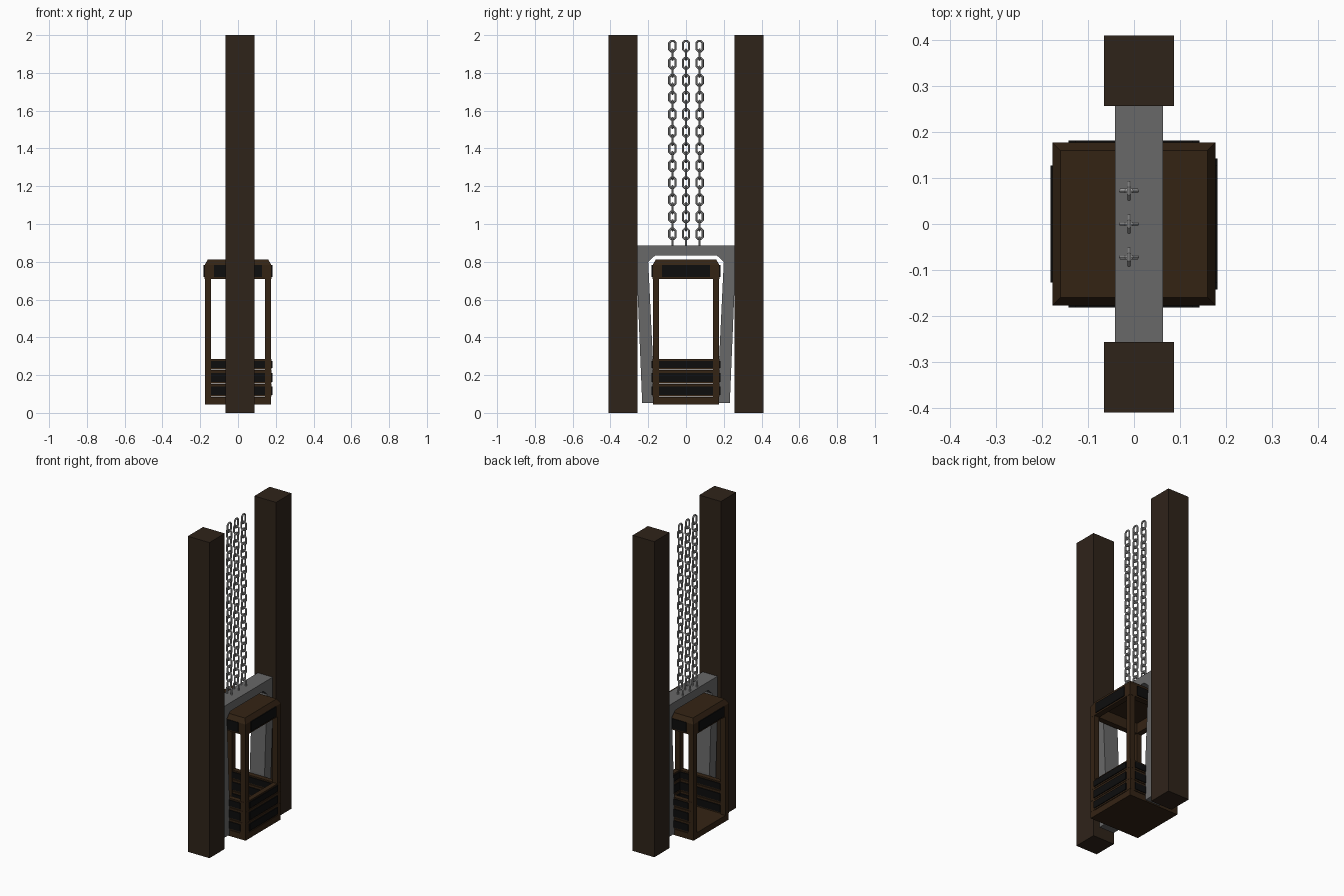
import bpy, bmesh, math
from mathutils import Vector, Matrix

if "Cube" in bpy.data.objects:
    bpy.data.objects.remove(bpy.data.objects["Cube"])


def material(name, rgb):
    m = bpy.data.materials.new(name)
    m.diffuse_color = (*rgb, 1)
    m.use_nodes = True
    m.node_tree.nodes["Principled BSDF"].inputs["Base Color"].default_value = m.diffuse_color
    return m


TIMBER = material("dark_timber", (0.028, 0.017, 0.010))
WOOD = material("cabin_wood", (0.034, 0.017, 0.007))
PANEL = material("black_panel", (0.004, 0.004, 0.004))
IRON = material("grey_iron", (0.14, 0.14, 0.14))
STEEL = material("chain_steel", (0.35, 0.35, 0.35))


def finish(name, bm, mat):
    bmesh.ops.recalc_face_normals(bm, faces=bm.faces)
    me = bpy.data.meshes.new(name)
    bm.to_mesh(me)
    bm.free()
    ob = bpy.data.objects.new(name, me)
    bpy.context.collection.objects.link(ob)
    me.materials.append(mat)
    return ob


def add_box(bm, lo, hi, rot=0):
    size = [b - a for a, b in zip(lo, hi)]
    mid = [(a + b) / 2 for a, b in zip(lo, hi)]
    m = Matrix.Rotation(rot, 4, 'Z') @ Matrix.Translation(mid) @ Matrix.Diagonal((*size, 1))
    return bmesh.ops.create_cube(bm, size=1, matrix=m)["verts"]


def box(name, lo, hi, mat, rot=0):
    bm = bmesh.new()
    add_box(bm, lo, hi, rot)
    return finish(name, bm, mat)


# Two tall guide posts
for side, s in (("front", -1), ("back", 1)):
    y0, y1 = sorted((s * 0.257, s * 0.41))
    box(side + "_guide_post", (-0.065, y0, 0), (0.087, y1, 2), TIMBER)

# Iron yoke: half profile mirrored in y, extruded along x
half = [(0.232, 0.053), (0.257, 0.66), (0.257, 0.886), (0.165, 0.832), (0.2, 0.80), (0.176, 0.30), (0.176, 0.053)]
outer, inner = half[:3], half[3:]
profile = outer + [(-y, z) for y, z in reversed(outer)]
profile += [(-y, z) for y, z in reversed(inner)] + inner
bm = bmesh.new()
face = bm.faces.new([bm.verts.new((-0.041, y, z)) for y, z in profile])
new = bmesh.ops.extrude_face_region(bm, geom=[face])["geom"]
bmesh.ops.translate(bm, verts=[v for v in new if isinstance(v, bmesh.types.BMVert)], vec=(0.104, 0, 0))
finish("iron_yoke", bm, IRON)

# Cabin floor and corner posts
H, T = 0.176, 0.034
box("cabin_floor", (-H, -H, 0.045), (H, H, 0.083), WOOD)
for i, (sx, sy) in enumerate(((-1, -1), (1, -1), (1, 1), (-1, 1))):
    x0, x1 = sorted((sx * H, sx * (H - T)))
    y0, y1 = sorted((sy * H, sy * (H - T)))
    box(f"cabin_corner_post_{i + 1}", (x0, y0, 0.08), (x1, y1, 0.75), WOOD)

# Low walls of planks with black panels on both faces; the left side is the doorway
planks = [(0.086, 0.152), (0.155, 0.226), (0.229, 0.285)]
panels = [(0.095, 0.139), (0.164, 0.212), (0.238, 0.276)]
for side, rot in (("front", 0), ("right", math.pi / 2), ("back", math.pi)):
    for i, ((a, b), (c, d)) in enumerate(zip(planks, panels)):
        box(f"{side}_wall_plank_{i + 1}", (-H, -H - 0.001, a), (H, -H + T - 0.004, b), WOOD, rot)
        box(f"{side}_wall_panel_{i + 1}", (-0.142, -0.182, c), (0.142, -H + T + 0.002, d), PANEL, rot)

# Roof: bevelled cap, hollow underneath
bm = bmesh.new()
rings = [(0.142, 0.775), (0.142, 0.71), (H + 0.001, 0.71), (H + 0.001, 0.782), (0.16, 0.812)]
loops = [[bm.verts.new((sx * r, sy * r, z)) for sx, sy in ((-1, -1), (1, -1), (1, 1), (-1, 1))]
         for r, z in rings]
for a, b in zip(loops, loops[1:]):
    for i in range(4):
        j = (i + 1) % 4
        bm.faces.new((a[i], a[j], b[j], b[i]))
bm.faces.new(loops[0])
bm.faces.new(loops[-1])
finish("cabin_roof", bm, WOOD)
for i, side in enumerate(("front", "right", "back", "left")):
    box(side + "_roof_panel", (-0.127, -0.182, 0.72), (0.127, -0.17, 0.782), PANEL, i * math.pi / 2)


# Chains: octagonal links, every other one turned a quarter
def add_link(bm, centre, turned, hw=0.0165, hh=0.0275, cut=0.010, r=0.0055, n=6):
    path = [(hw, -hh + cut), (hw, hh - cut), (hw - cut, hh), (cut - hw, hh),
            (-hw, hh - cut), (-hw, cut - hh), (cut - hw, -hh), (hw - cut, -hh)]
    side = Vector((1, 0, 0)) if turned else Vector((0, 1, 0))
    flat = Vector((0, 1, 0)) if turned else Vector((1, 0, 0))
    loops = []
    for u, v in path:
        p = side * u + Vector((0, 0, v))
        out = (side * math.copysign(1, u) * (1 if abs(u) == hw else 0.414)
               + Vector((0, 0, math.copysign(1, v) * (0.414 if abs(u) == hw else 1))))
        loops.append([bm.verts.new(centre + p + out * r * math.cos(k * math.tau / n)
                                   + flat * r * math.sin(k * math.tau / n)) for k in range(n)])
    for a, b in zip(loops, loops[1:] + loops[:1]):
        for k in range(n):
            m = (k + 1) % n
            bm.faces.new((a[k], a[m], b[m], b[k]))


for c, y in enumerate((-0.072, 0, 0.072)):
    bm = bmesh.new()
    for i in range(24):
        add_link(bm, Vector((-0.011, y, 1.942 - i * 0.0452)), i % 2 == 1)
    finish(f"chain_{c + 1}", bm, STEEL)
